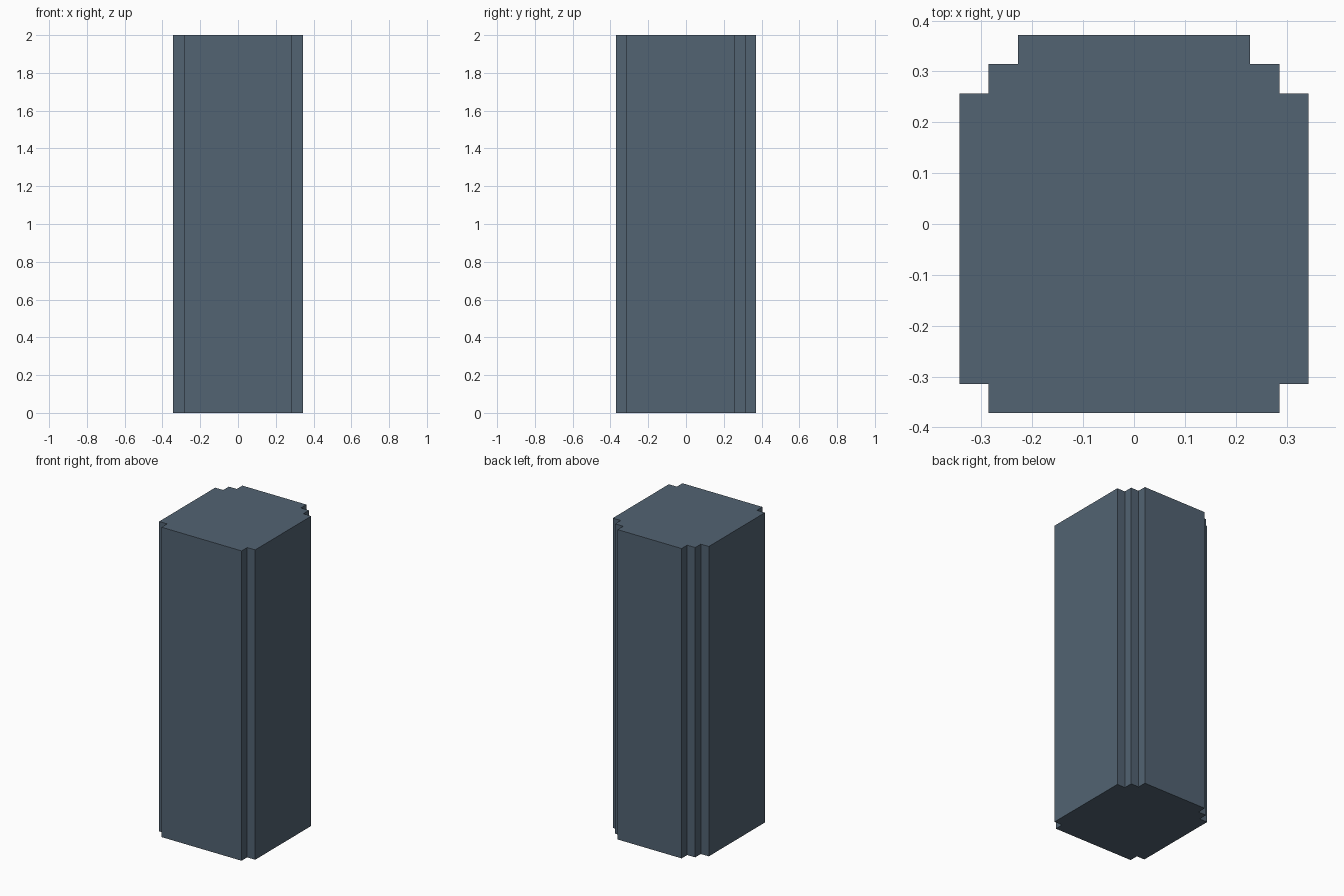
import bpy, bmesh

if "Cube" in bpy.data.objects:
    bpy.data.objects.remove(bpy.data.objects["Cube"])

U = 2 / 35  # one step of the notched outline

# Right half of the plan outline, from front to back, in steps
half = [(5, -6.5), (5, -5.5), (6, -5.5), (6, 4.5),
        (5, 4.5), (5, 5.5), (4, 5.5), (4, 6.5)]
outline = half + [(-x, y) for x, y in reversed(half)]

# Notched pillar: extrude the mirrored outline to full height
bm = bmesh.new()
base = bm.faces.new([bm.verts.new((x * U, y * U, 0)) for x, y in outline])
ext = bmesh.ops.extrude_face_region(bm, geom=[base], use_keep_orig=True)
top = [g for g in ext["geom"] if isinstance(g, bmesh.types.BMVert)]
bmesh.ops.translate(bm, verts=top, vec=(0, 0, 2))
bmesh.ops.recalc_face_normals(bm, faces=bm.faces)
mesh = bpy.data.meshes.new("notched_pillar")
bm.to_mesh(mesh)
bm.free()
pillar = bpy.data.objects.new("notched_pillar", mesh)
bpy.context.collection.objects.link(pillar)

# Slate colour
slate = bpy.data.materials.new("slate")
slate.diffuse_color = (0.085, 0.125, 0.17, 1)
slate.use_nodes = True
slate.node_tree.nodes["Principled BSDF"].inputs["Base Color"].default_value = slate.diffuse_color
mesh.materials.append(slate)
